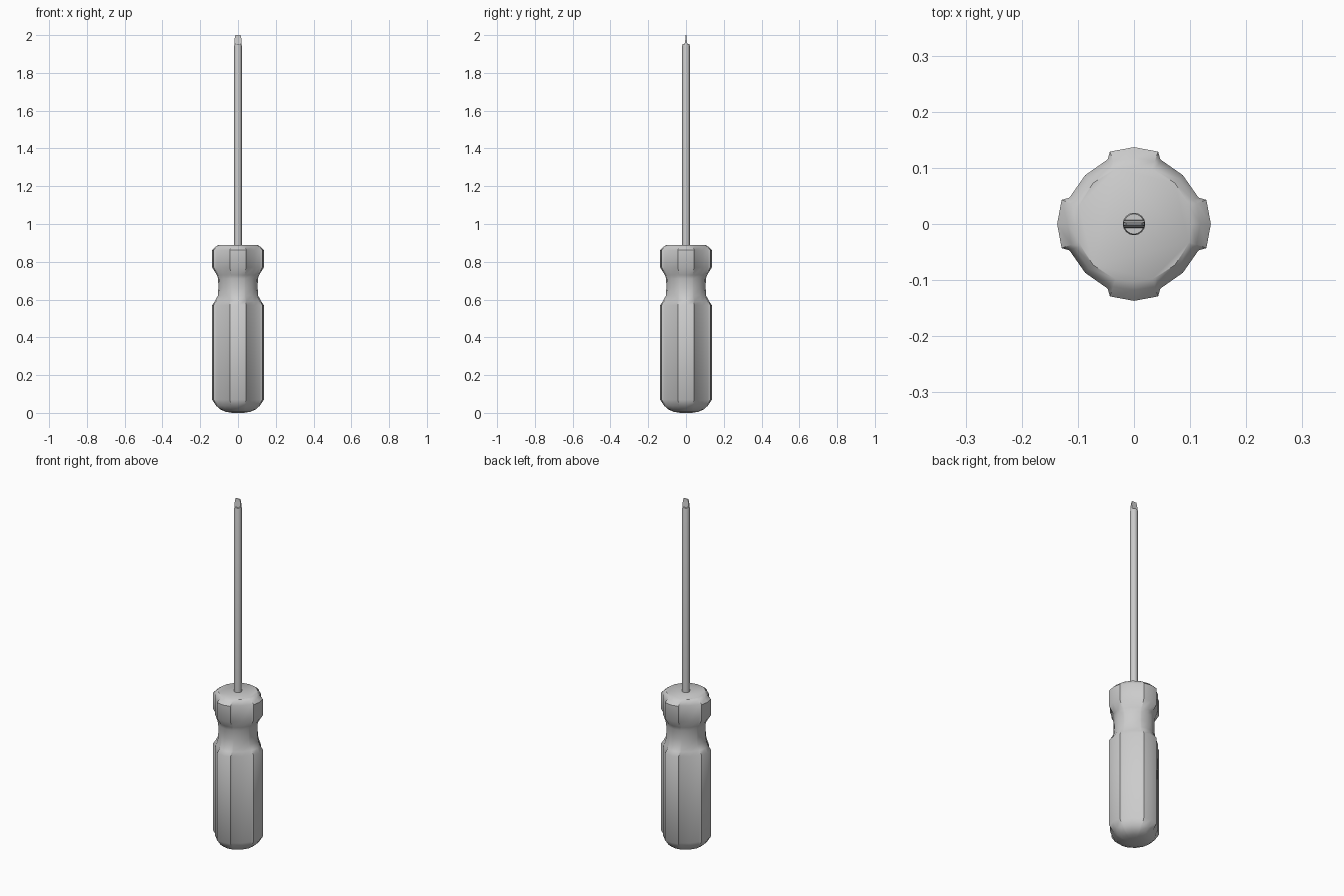
import bpy
from math import sin, cos, pi, radians, atan2, hypot

if "Cube" in bpy.data.objects:
    bpy.data.objects.remove(bpy.data.objects["Cube"])


def loft(name, rings, angle=40):
    """Skin a stack of equal-sized rings and cap both ends."""
    n = len(rings[0])
    verts = [p for ring in rings for p in ring]
    faces = [tuple(reversed(range(n))),
             tuple(range((len(rings) - 1) * n, len(rings) * n))]
    for k in range(len(rings) - 1):
        for i in range(n):
            j = (i + 1) % n
            faces.append((k * n + i, k * n + j, (k + 1) * n + j, (k + 1) * n + i))
    mesh = bpy.data.meshes.new(name)
    mesh.from_pydata(verts, [], faces)
    obj = bpy.data.objects.new(name, mesh)
    bpy.context.collection.objects.link(obj)
    bpy.ops.object.select_all(action='DESELECT')
    bpy.context.view_layer.objects.active = obj
    obj.select_set(True)
    bpy.ops.object.shade_smooth_by_angle(angle=radians(angle))
    return obj


# Handle section: one quarter of the four-lobed grip, repeated by rotation
QUARTER = [(0.137, 0.0), (0.129, 0.043), (0.115, 0.047),
           (0.087, 0.087), (0.047, 0.115), (0.043, 0.129)]


def handle_ring(z, radius, lobe):
    """Blend between a round ring (lobe=0) and the lobed section (lobe=1)."""
    ring = []
    for q in range(4):
        for x, y in QUARTER:
            a = atan2(y, x) + q * pi / 2
            r = radius * (1 - lobe) + hypot(x, y) * radius / 0.137 * lobe
            ring.append((r * cos(a), r * sin(a), z))
    return ring


# Handle: rounded butt, fluted grip, round neck, fluted collar
profile = [(0.0, 0.03, 0), (0.006, 0.065, 0), (0.018, 0.093, 0.1),
           (0.038, 0.116, 0.5), (0.07, 0.137, 1), (0.57, 0.137, 1),
           (0.592, 0.122, 0.6), (0.62, 0.107, 0), (0.66, 0.104, 0),
           (0.71, 0.105, 0), (0.73, 0.112, 0.2), (0.77, 0.137, 1),
           (0.862, 0.137, 1), (0.88, 0.118, 0.4), (0.89, 0.103, 0)]
loft("handle", [handle_ring(*p) for p in profile])

# Shaft
loft("shaft", [[(r * cos(2 * pi * i / 16), r * sin(2 * pi * i / 16), z)
                for i in range(16)]
               for z, r in [(0.86, 0.02), (1.945, 0.02), (1.952, 0.018)]])

# Flat blade tip
loft("blade_tip", [[(-x, -y, z), (x, -y, z), (x, y, z), (-x, y, z)]
                   for z, x, y in [(1.94, 0.015, 0.008), (1.965, 0.019, 0.006),
                                   (1.98, 0.018, 0.003), (2.0, 0.014, 0.002)]], 20)
